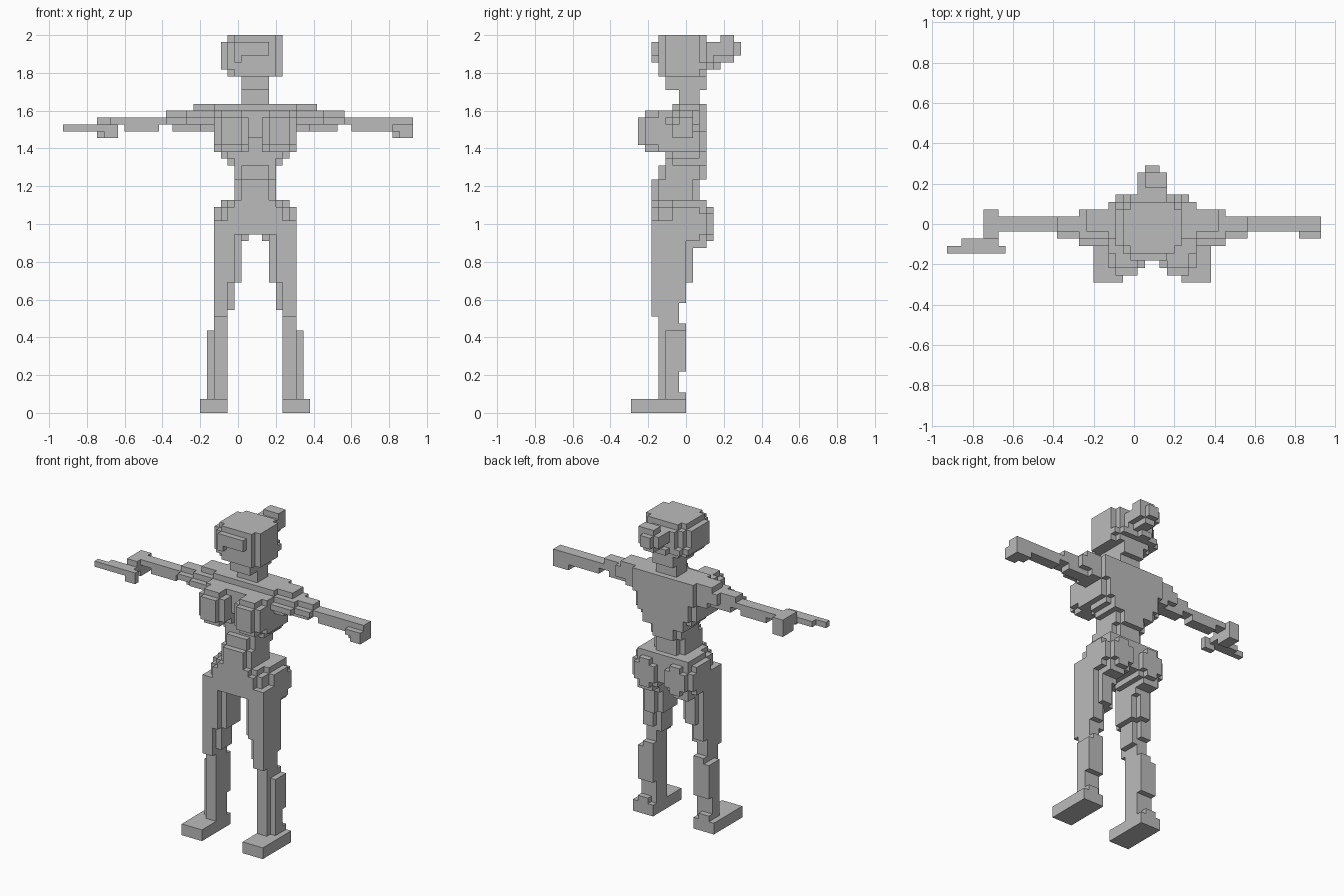
import bpy, bmesh
from mathutils import Vector

if "Cube" in bpy.data.objects:
    bpy.data.objects.remove(bpy.data.objects["Cube"])

V = 2 / 55                               # edge of one small cube
ORIGIN = Vector((-25.5 * V, -8 * V, 0))  # corner of the cube grid
AXIS = 56                                # mirror: column x becomes AXIS - 1 - x

grey = bpy.data.materials.new("stone_grey")
grey.diffuse_color = (0.5, 0.5, 0.5, 1)
grey.use_nodes = True
grey.node_tree.nodes["Principled BSDF"].inputs["Base Color"].default_value = grey.diffuse_color


def box(x0, x1, y0, y1, z0, z1):
    return {(x, y, z) for x in range(x0, x1) for y in range(y0, y1) for z in range(z0, z1)}


def slab(x0, x1, y0, y1, z0, z1, n=3.0):
    """Block with a rounded outline seen from above."""
    cx, cy, rx, ry = (x0 + x1) / 2, (y0 + y1) / 2, (x1 - x0) / 2, (y1 - y0) / 2
    return {c for c in box(x0, x1, y0, y1, z0, z1)
            if abs((c[0] + .5 - cx) / rx) ** n + abs((c[1] + .5 - cy) / ry) ** n <= 1.02}


def ball(cx, cy, cz, rx, ry, rz):
    return {c for c in box(int(cx - rx) - 1, int(cx + rx) + 2, int(cy - ry) - 1,
                           int(cy + ry) + 2, int(cz - rz) - 1, int(cz + rz) + 2)
            if ((c[0] + .5 - cx) / rx) ** 2 + ((c[1] + .5 - cy) / ry) ** 2
            + ((c[2] + .5 - cz) / rz) ** 2 <= 1}


def mirror(cells):
    return {(AXIS - 1 - x, y, z) for x, y, z in cells}


def join(maker, rows):
    return set().union(*(maker(*r) for r in rows))


parts = {}

# Legs: foot, shin, calf, knee and thigh
leg = join(box, [
    (20, 24, 0, 8, 0, 2),
    (22, 24, 4, 7, 2, 15), (21, 22, 5, 7, 2, 12), (21, 24, 5, 8, 6, 12),
    (22, 24, 6, 8, 12, 13), (21, 23, 6, 8, 2, 3),
    (22, 24, 3, 7, 14, 28), (22, 25, 4, 7, 15, 19), (22, 24, 4, 8, 16, 28),
    (22, 25, 3, 8, 19, 28), (23, 25, 4, 9, 19, 28), (25, 26, 4, 8, 19, 26),
])
parts["left_leg"] = leg
parts["right_leg"] = mirror(leg)

# Hips and buttocks
hips = join(slab, [
    (22, 34, 3, 11, 26, 28, 4), (23, 33, 3, 11, 28, 30, 4),
    (24, 32, 3, 11, 30, 31, 4), (25, 31, 3, 10, 31, 34, 4),
])
seat = ball(25, 8.3, 27.5, 3.5, 4.0, 4.2)
seat = {c for c in seat if c[0] >= 22 and c[1] < 12 and c[2] < 31}
hips |= seat | mirror(seat)
hips -= box(26, 30, 0, 16, 20, 25) | box(27, 29, 0, 16, 25, 26)
parts["hips"] = hips

# Torso widening towards the shoulders
parts["torso"] = join(slab, [
    (25, 31, 4, 11, 34, 36, 4), (24, 32, 5, 11, 36, 37, 4),
    (23, 33, 5, 11, 37, 38, 4), (22, 34, 5, 11, 38, 41, 4),
    (21, 35, 5, 11, 41, 44, 5),
]) | box(24, 32, 9, 11, 36, 44)

# Chest
chest = ball(24.5, 5, 41, 3.1, 4.2, 3.4)
chest = {c for c in chest if 22 <= c[0] < 27 and c[1] >= 1}
parts["chest"] = chest | mirror(chest) | box(26, 30, 4, 6, 40, 44)

# Shoulders
parts["shoulders"] = join(box, [
    (19, 37, 7, 10, 44, 45), (22, 34, 6, 11, 44, 45),
    (18, 38, 6, 10, 42, 44), (18, 38, 5, 8, 42, 43),
    (20, 36, 6, 10, 41, 42), (22, 34, 5, 11, 43, 44),
])

# Arms
arm = join(box, [(8, 18, 7, 9, 42, 43), (9, 14, 7, 9, 41, 42),
                 (15, 19, 7, 9, 43, 44), (15, 19, 6, 9, 42, 43), (16, 21, 7, 9, 41, 42)])
parts["left_arm"] = arm
parts["right_arm"] = mirror(arm)

# Hands: one open with fingers forward, one closed
parts["left_hand"] = join(box, [
    (5, 8, 7, 9, 42, 43), (5, 7, 6, 10, 41, 43), (5, 7, 7, 10, 40, 41),
    (2, 7, 5, 6, 41, 42), (0, 8, 4, 5, 41, 42), (6, 8, 4, 5, 40, 41)])
parts["right_hand"] = join(box, [
    (47, 51, 7, 9, 41, 43), (48, 51, 6, 9, 41, 42), (48, 51, 7, 9, 40, 41),
    (49, 51, 6, 9, 40, 42)])

# Neck and face
parts["neck"] = box(26, 30, 7, 10, 45, 49)
parts["face"] = join(slab, [
    (26, 30, 5, 11, 47, 48, 4), (26, 30, 5, 11, 48, 49, 6), (24, 32, 4, 11, 49, 50, 3)])

# Hair cap and bun
parts["hair"] = join(slab, [
    (23, 32, 4, 12, 50, 51, 3), (23, 32, 3, 12, 51, 53, 2.6),
    (23, 32, 3, 12, 53, 54, 2.6), (24, 32, 4, 11, 54, 55, 3)]) - box(26, 30, 3, 4, 50, 52)
parts["hair_bun"] = join(box, [
    (27, 29, 11, 13, 51, 54), (26, 30, 12, 15, 52, 54), (27, 29, 13, 16, 52, 54),
    (27, 30, 13, 15, 54, 55), (27, 29, 12, 15, 51, 52), (26, 28, 11, 13, 50, 51)])

# Turn each set of cubes into a mesh, keeping only faces on the outside
solid = set().union(*parts.values())
used = set()
for name, cells in parts.items():
    cells = cells - used
    used |= cells
    bm = bmesh.new()
    corners = {}

    def corner(p):
        if p not in corners:
            corners[p] = bm.verts.new(ORIGIN + Vector(p) * V)
        return corners[p]

    for c in sorted(cells):
        for a in range(3):
            b, d = (a + 1) % 3, (a + 2) % 3
            for side in (0, 1):
                near = list(c)
                near[a] += 2 * side - 1
                if tuple(near) in solid:
                    continue
                loop = []
                for u, w in ((0, 0), (1, 0), (1, 1), (0, 1)):
                    p = list(c)
                    p[a] += side
                    p[b] += u
                    p[d] += w
                    loop.append(corner(tuple(p)))
                bm.faces.new(loop if side else loop[::-1])
    bmesh.ops.dissolve_limit(bm, angle_limit=0.01, verts=bm.verts, edges=bm.edges)
    mesh = bpy.data.meshes.new(name)
    bm.to_mesh(mesh)
    bm.free()
    mesh.materials.append(grey)
    bpy.context.collection.objects.link(bpy.data.objects.new(name, mesh))
